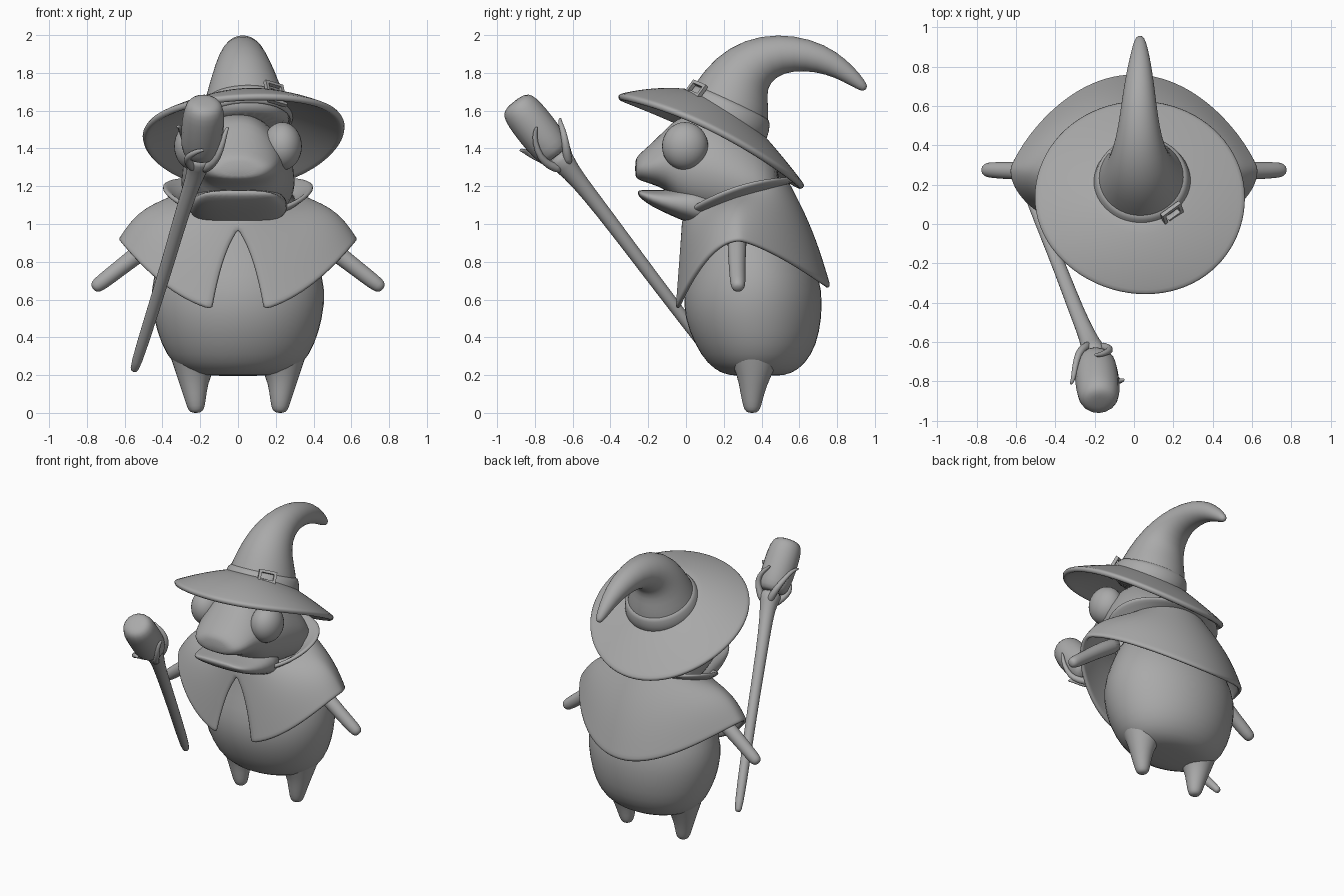
import bpy, bmesh, math
from mathutils import Vector, Matrix

if "Cube" in bpy.data.objects:
    bpy.data.objects.remove(bpy.data.objects["Cube"])

V = Vector
TAU = math.tau
grey = bpy.data.materials.new("plain_grey")
grey.diffuse_color = (0.4, 0.4, 0.4, 1)
grey.use_nodes = True
grey.node_tree.nodes["Principled BSDF"].inputs["Base Color"].default_value = grey.diffuse_color


def finish(name, bm, sub=1, thick=0.0, offset=0.0, smooth=True):
    bmesh.ops.remove_doubles(bm, verts=bm.verts, dist=1e-5)
    bmesh.ops.recalc_face_normals(bm, faces=bm.faces)
    me = bpy.data.meshes.new(name)
    bm.to_mesh(me)
    bm.free()
    for p in me.polygons:
        p.use_smooth = smooth
    me.materials.append(grey)
    ob = bpy.data.objects.new(name, me)
    bpy.context.collection.objects.link(ob)
    if thick:
        m = ob.modifiers.new("thickness", 'SOLIDIFY')
        m.thickness, m.offset = thick, offset
    if sub:
        m = ob.modifiers.new("rounding", 'SUBSURF')
        m.levels = m.render_levels = sub
    return ob


def loft(name, rings, caps=True, closed=True, **kw):
    bm = bmesh.new()
    rows = [[bm.verts.new(p) for p in r] for r in rings]
    n = len(rows[0])
    for a, b in zip(rows, rows[1:]):
        for i in range(n if closed else n - 1):
            j = (i + 1) % n
            bm.faces.new((a[i], a[j], b[j], b[i]))
    if caps:
        bm.faces.new(rows[0])
        bm.faces.new(rows[-1])
    return finish(name, bm, **kw)


def ring(c, u, v, n=24, box=1.0, taper=0.0):
    pts = []
    for i in range(n):
        a = TAU * i / n
        c0, s0 = math.cos(a), math.sin(a)
        c1, s1 = (math.copysign(abs(q) ** box, q) for q in (c0, s0))
        pts.append(V(c) + V(u) * c1 * (1 - taper * max(0, s1)) + V(v) * s1)
    return pts


def tube(name, pts, radii, n=16, ref=(1, 0, 0), **kw):
    pts = [V(p) for p in pts]
    rings = []
    for i, (p, r) in enumerate(zip(pts, radii)):
        d = (pts[min(i + 1, len(pts) - 1)] - pts[max(i - 1, 0)]).normalized()
        u = (V(ref) - d * d.dot(V(ref))).normalized()
        rings.append(ring(p, u * r, d.cross(u) * r, n))
    return loft(name, rings, **kw)


# body: height, half width, front, back
body = [(.195, .14, .27, .48), (.205, .26, .19, .56), (.26, .35, .11, .635), (.36, .41, .045, .695),
        (.5, .452, -.012, .722), (.65, .47, -.018, .726), (.8, .43, .025, .68), (.95, .35, .06, .6), (1.1, .26, .08, .5)]
loft("body", [ring((0, (f + b) / 2, z), (w, 0, 0), (0, (b - f) / 2, 0)) for z, w, f, b in body])

# head and lower jaw: depth, half width, bottom, top
upper = [(-.27, .1, 1.25, 1.335), (-.255, .16, 1.235, 1.365), (-.2, .205, 1.215, 1.41), (-.1, .235, 1.185, 1.51),
         (-.05, .25, 1.1, 1.56), (.04, .28, 1.06, 1.585), (.15, .3, 1.03, 1.59), (.3, .31, 1.0, 1.5),
         (.42, .29, 1.03, 1.4), (.5, .2, 1.1, 1.3)]
jaw = [(-.255, .12, 1.155, 1.175), (-.24, .18, 1.135, 1.18), (-.18, .22, 1.09, 1.18), (-.08, .25, 1.045, 1.18),
       (.02, .265, 1.0, 1.2), (.2, .26, .95, 1.2)]
for name, prof, box, taper in (("head", upper, .8, .35), ("lower_jaw", jaw, .8, 0)):
    loft(name, [ring((0, y, (a + b) / 2), (w, 0, 0), (0, 0, (b - a) / 2), box=box, taper=taper)
                for y, w, a, b in prof])

# eyes, arms, legs on both sides
for s, side in ((1, "right"), (-1, "left")):
    bm = bmesh.new()
    bmesh.ops.create_uvsphere(bm, u_segments=32, v_segments=16, radius=1,
                              matrix=Matrix.Translation((s * .235, -.005, 1.412)) @ Matrix.Diagonal((.103, .122, .127, 1)))
    finish("eye_" + side, bm, sub=0)
    tube("arm_" + side, [(s * .35, .27, .96), (s * .5, .27, .865), (s * .62, .27, .77), (s * .73, .275, .685),
                         (s * .757, .275, .665), (s * .768, .275, .657)], [.055, .05, .044, .042, .034, .016])
    tube("leg_" + side, [(s * .2, .37, .45), (s * .225, .36, .31), (s * .238, .36, .2), (s * .228, .35, .1),
                         (s * .222, .35, .03), (s * .22, .35, .006), (s * .22, .35, 0)],
         [.21, .15, .09, .063, .048, .034, .012])


# cape with a front slit
def cape_point(a, t):
    c, s = math.cos(a), math.sin(a)
    back = max(s, 0)
    neck = V((.31 * c, .26 + .265 * s, 1.13 + .1 * s))
    hem = V((.625 * c * (1 - .06 * back), .28 + .335 * min(s, 0) + .475 * back ** 1.5,
             .91 - (.385 if s < 0 else .25) * s * s))
    p = neck.lerp(hem, t)
    return p + V((.03 * c, .015 * back, .04 * (1 - .6 * abs(s)))) * math.sin(math.pi * t)


rows = []
for k in range(17):
    t = k / 16
    hx = .135 * max(0, (t - .16) / .84) ** .7
    g = math.asin(hx / (.31 + .315 * t))
    rows.append([cape_point(-math.pi / 2 + g + (TAU - 2 * g) * i / 48, t) for i in range(49)])
loft("cape", rows, caps=False, closed=False, thick=.028)

# flared collar
collar = []
for t in (0, .3, .65, 1):
    collar.append([V(((.3 + .1 * t) * math.cos(a), .26 + .02 * t + (.265 + .045 * t) * math.sin(a),
                      1.125 + .095 * math.sin(a) + .075 * t - .055 * t * math.sin(a) ** 2))
                   for a in (TAU * i / 32 for i in range(32))])
loft("collar", collar, caps=False, thick=.026)

# hat brim, high in front and drooping behind
brim = []
for r in (.3, .45, .6, .75, .87, .96, 1):
    row = []
    for i in range(40):
        a = TAU * i / 40
        x = .03 + .535 * r * math.cos(a) + .03 * r * max(0, -math.sin(a)) ** 2
        y = .13 + .07 * (1 - r) + .49 * r * math.sin(a)
        z = 1.665 - .228 * (y + .36) - .5 * (y + .36) * (y - .1)
        z += .06 * x - .24 * x * x + .15 * (1 - r)
        row.append(V((x, y, z)))
    brim.append(row)
loft("hat_brim", brim, caps=False, thick=.036)

# curved hat cone
cone = [(.04, .18, 1.5, .245), (.04, .215, 1.59, .234), (.035, .245, 1.675, .208), (.03, .29, 1.785, .17),
        (.025, .375, 1.862, .135), (.025, .5, 1.905, .104), (.025, .645, 1.897, .086), (.028, .77, 1.854, .067),
        (.03, .865, 1.79, .047), (.03, .928, 1.735, .031), (.03, .953, 1.712, .015)]
tube("hat_cone", [p[:3] for p in cone], [p[3] for p in cone], n=24)

# hat band and buckle
N = V((-.03, .42, .9)).normalized()
U = (V((1, 0, 0)) - N * N.x).normalized()
W = N.cross(U)
C = V((.042, .205, 1.57))
loft("hat_band", [ring(C + N * h, U * r, W * r, 32) for h, r in
                  ((-.03, .235), (-.028, .26), (.078, .236), (.083, .21))], caps=False)
ang = math.radians(-52)
out = U * math.cos(ang) + W * math.sin(ang)
tan = N.cross(out)
axis = (N - out * .25).normalized()
frame = Matrix((tan, axis, tan.cross(axis))).transposed().to_4x4()
frame.translation = C + N * .035 + out * .256
bm = bmesh.new()
for x, y, sx, sy in ((-.05, 0, .018, .135), (.05, 0, .018, .135), (0, .059, .1, .018),
                     (0, -.059, .1, .018), (.01, 0, .08, .014)):
    bmesh.ops.create_cube(bm, size=1, matrix=frame @ Matrix.Translation((x, y, 0)) @ Matrix.Diagonal((sx, sy, .022, 1)))
finish("hat_buckle", bm, sub=0, smooth=False)

# staff
tube("staff", [(-.552, .2, .222), (-.547, .19, .235), (-.46, -.02, .51), (-.37, -.24, .8), (-.29, -.45, 1.08),
               (-.235, -.575, 1.235), (-.208, -.64, 1.315), (-.2, -.69, 1.375)],
     [.015, .03, .034, .036, .04, .046, .06, .09], n=12)

# stone head on the staff
D = V((.02, -.2, .255)).normalized()
E = (V((1, 0, 0)) - D * D.x).normalized()
F = D.cross(E)
B = V((-.198, -.69, 1.37))
stone = [(-.01, .06), (0, .1), (.05, .119), (.16, .125), (.27, .122), (.325, .108), (.35, .08), (.355, .03)]
loft("staff_stone", [ring(B + D * h, E * r, F * r * .97, 8) for h, r in stone])

# twig prongs gripping the stone
for i in range(4):
    def grip(h, r, turn):
        a = math.radians(35 + 90 * i + turn)
        return B + D * h + (E * math.cos(a) + F * math.sin(a)) * r
    top = .17 if i % 2 else .12
    tube("prong_%d" % (i + 1), [grip(-.09, .03, 0), grip(-.02, .085, 5), grip(.04, .118, 14), grip(top * .75, .122, 32),
                                grip(top, .122, 50), grip(top + .015, .138, 60)],
         [.028, .025, .02, .016, .013, .007], n=8, ref=(.6, .8, .1))
